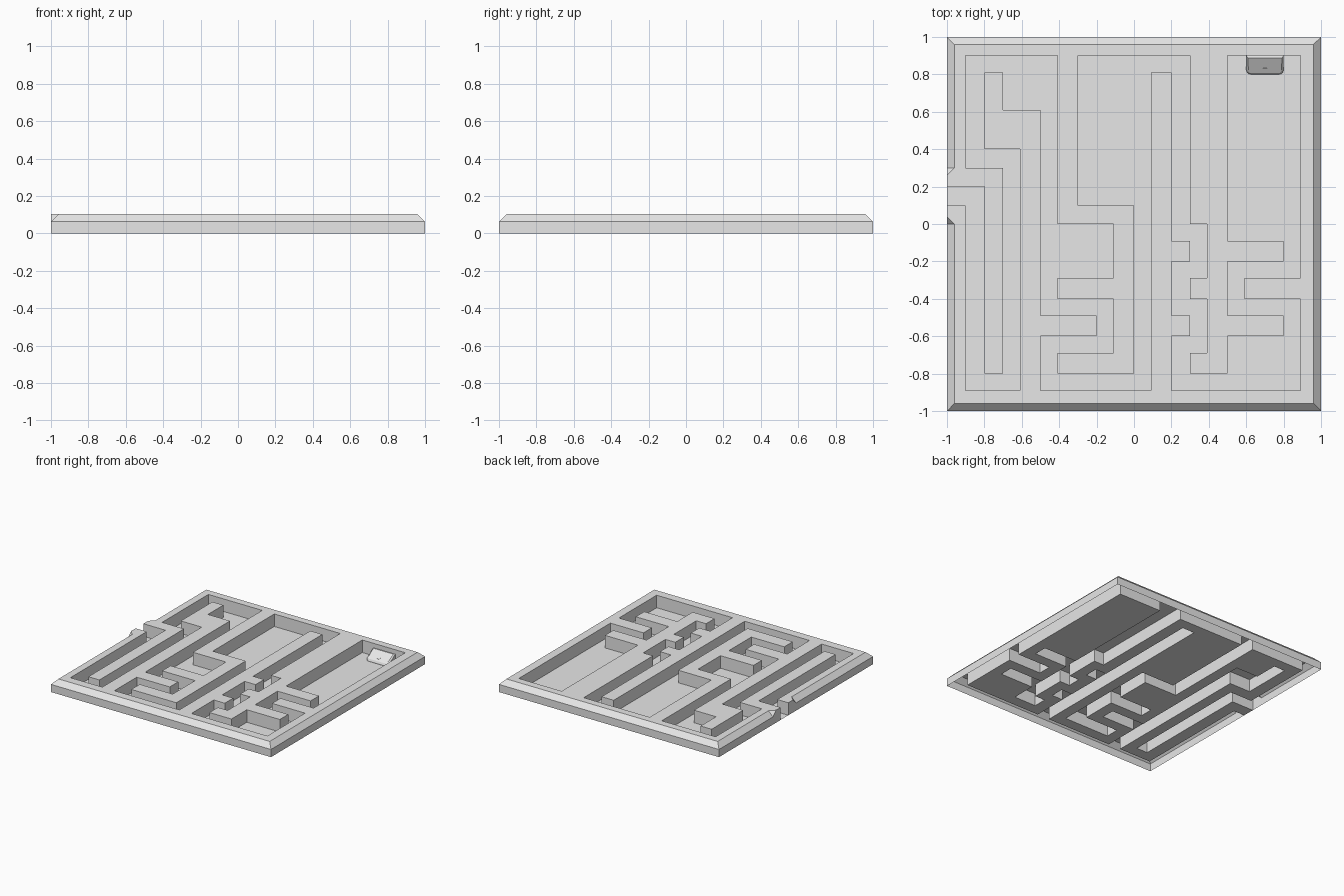
import bpy
import bmesh
import math
from mathutils import Matrix, Vector

cube = bpy.data.objects.get("Cube")
if cube:
    bpy.data.objects.remove(cube, do_unlink=True)

TOP, LIP, CHAMFER = 0.103, 0.063, 0.04

# One plain grey for everything
grey = bpy.data.materials.new("light_grey")
grey.use_nodes = True
grey.diffuse_color = (0.8, 0.8, 0.8, 1)
grey.node_tree.nodes["Principled BSDF"].inputs["Base Color"].default_value = grey.diffuse_color


def finish(name, bm):
    """Turn a bmesh into a named, flat shaded grey object."""
    bmesh.ops.remove_doubles(bm, verts=bm.verts, dist=0.0005)
    mesh = bpy.data.meshes.new(name)
    bm.to_mesh(mesh)
    bm.free()
    mesh.materials.append(grey)
    obj = bpy.data.objects.new(name, mesh)
    bpy.context.collection.objects.link(obj)
    return obj


def face(bm, points):
    return bm.faces.new([bm.verts.new(p) for p in points])


def at(points, z):
    return [(x, y, z) for x, y in points]


def pairs(points):
    return zip(points, points[1:])


# Corridor outline in tenths: the turns alternate between a new x and a new y
TURNS = [-9, -9, -6, 4, -8, 8, -7, 6, -5, -5, -2, -6, -5, -9, 1, 8, 2, -1, 3, -2,
         2, -5, 3, -6, 2, -9, 9, -4, 6, -3, 9, 9, 5, -1, 8, -2, 5, -5, 8, -6,
         5, -8, 3, -7, 4, -4, 3, -3, 4, 0, 3, 9, -3, 1, 0, -8, -4, -7, -1, -4,
         -4, -3, -1, 0, -4, 9, -9, 3, -7, -8, -8, 2, -10]
NARROW_X = {-6, -4, -1, 1, 4, 6, 9}
NARROW_Y = {8, 6, -1, -3, -5, -7, -9}


def grid(x, y):
    """Grid corner in units; the walls are slightly thicker than the corridor."""
    return (x / 10 - 0.01 * (x in NARROW_X), y / 10 + 0.01 * (y in NARROW_Y))


x, y = -10, 1
corridor = [grid(x, y)]
for i, value in enumerate(TURNS):
    if i % 2:
        y = value
    else:
        x = value
    corridor.append(grid(x, y))

bm = bmesh.new()

# Corridor floor and upright walls
face(bm, at(corridor, 0))
for a, b in pairs(corridor):
    face(bm, at([b, a], 0) + at([a, b], TOP))

# Outer rim: skirt and chamfer, interrupted by the entrance
inner = 1 - CHAMFER
south, north = 0, 0.3
outer_ring = [(-1, south), (-1, -1), (1, -1), (1, 1), (-1, 1), (-1, north)]
inner_ring = [(-inner, south), (-inner, -inner), (inner, -inner),
              (inner, inner), (-inner, inner), (-inner, north)]
for (a, b), (c, d) in zip(pairs(outer_ring), pairs(inner_ring)):
    face(bm, at([a, b], 0) + at([b, a], LIP))
    face(bm, at([a, b], LIP) + at([d, c], TOP))

# Full height gateposts with a sloping end to the chamfer
low_post, high_post = (-1, south + CHAMFER), (-1, north - CHAMFER)
start, end = corridor[0], corridor[-1]
face(bm, at([start, (-1, south)], 0) + at([(-1, south)], LIP) + at([low_post, start], TOP))
face(bm, at([(-1, north), end], 0) + at([end, high_post], TOP) + at([(-1, north)], LIP))
face(bm, at([(-1, south)], LIP) + at([inner_ring[0], low_post], TOP))
face(bm, at([(-1, north)], LIP) + at([high_post, inner_ring[-1]], TOP))

# Flat top of all walls as one sheet
face(bm, at(corridor[::-1] + [low_post] + inner_ring + [high_post], TOP))
finish("maze_tray", bm)

# Tilted wedge in the far room, with rounded front corners
cx, half, front, back, r = 0.7, 0.1, 0.8, 0.9, 0.025
outline = [(cx + half, back), (cx - half, back)]
for side, first in ((-1, 180), (1, 270)):
    for step in range(4):
        t = math.radians(first + 30 * step)
        outline.append((cx + side * (half - r) + r * math.cos(t),
                        front + r + r * math.sin(t)))


def slope(y):
    return 0.006 + 0.6 * (y - front)


bm = bmesh.new()
face(bm, at(outline[::-1], 0))
loop = outline + outline[:1]
for a, b in pairs(loop):
    face(bm, at([a, b], 0) + [(*b, slope(b[1])), (*a, slope(a[1]))])
panel = face(bm, [(x, y, slope(y)) for x, y in outline])
bmesh.ops.remove_doubles(bm, verts=bm.verts, dist=0.0005)
panel.normal_update()
bmesh.ops.inset_region(bm, faces=[panel], thickness=0.012, depth=0.008)
finish("sloped_wedge", bm)

# Small catch near the lower edge of the wedge
bm = bmesh.new()
tilt = Matrix.Rotation(math.atan(0.6), 4, 'X')
spot = Matrix.Translation(Vector((cx, front + 0.028, slope(front + 0.028) + 0.009)))
bmesh.ops.create_cube(bm, size=1, matrix=spot @ tilt @ Matrix.Diagonal((0.022, 0.014, 0.006, 1)))
finish("wedge_catch", bm)
